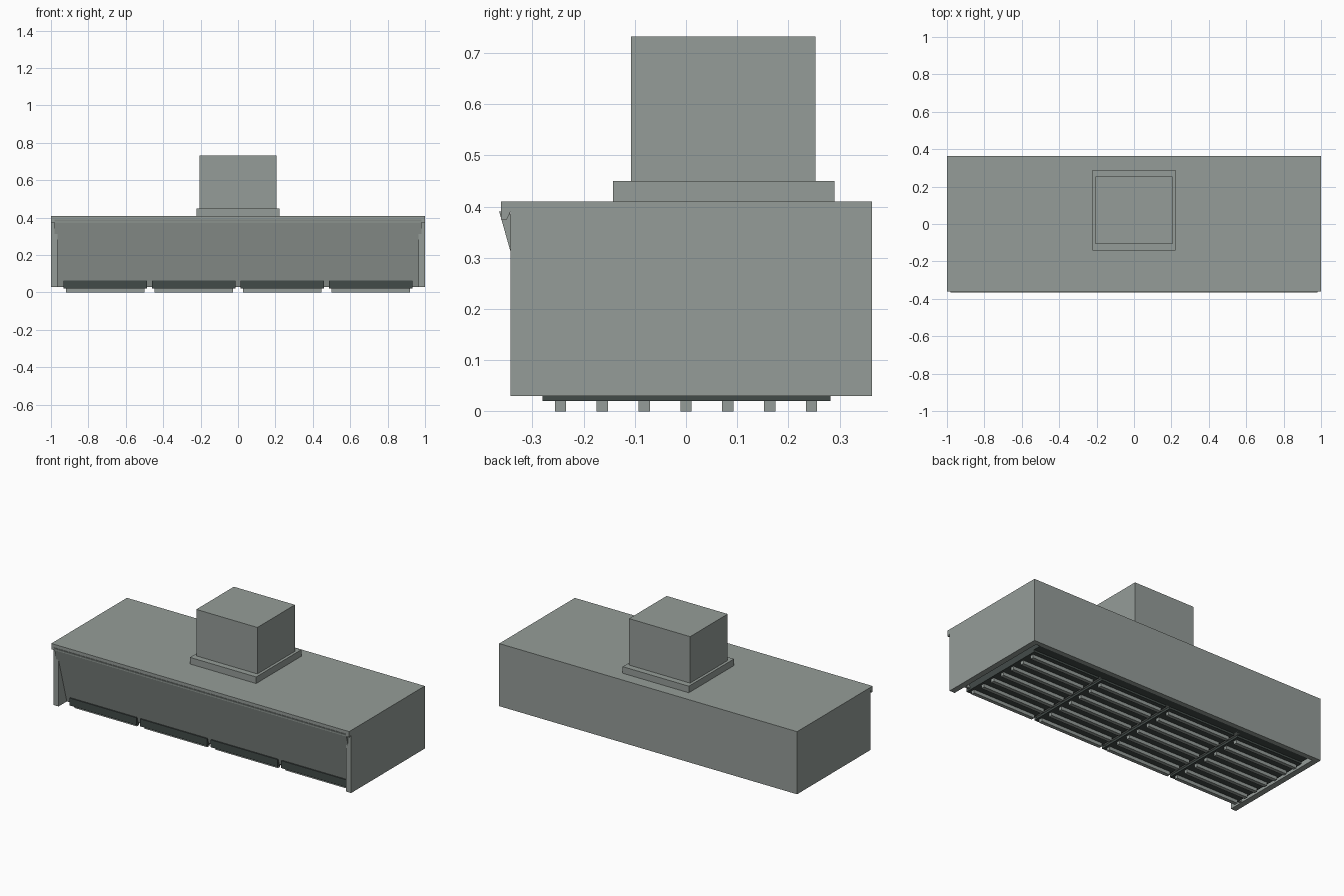
import bpy, bmesh

if "Cube" in bpy.data.objects:
    bpy.data.objects.remove(bpy.data.objects["Cube"])


def material(name, rgb):
    m = bpy.data.materials.new(name)
    m.diffuse_color = (*rgb, 1)
    m.use_nodes = True
    m.node_tree.nodes["Principled BSDF"].inputs["Base Color"].default_value = m.diffuse_color
    return m


STEEL = material("brushed steel", (0.30, 0.335, 0.315))
DARK = material("dark filter mesh", (0.055, 0.07, 0.066))


def finish(name, bm, mat):
    bmesh.ops.recalc_face_normals(bm, faces=bm.faces[:])
    me = bpy.data.meshes.new(name)
    bm.to_mesh(me)
    bm.free()
    me.materials.append(mat)
    ob = bpy.data.objects.new(name, me)
    bpy.context.collection.objects.link(ob)
    return ob


def extrude_x(name, profile, x0, x1, mat):
    """Extrude a closed (y, z) profile from x0 to x1."""
    bm = bmesh.new()
    face = bm.faces.new([bm.verts.new((x0, y, z)) for y, z in profile])
    out = bmesh.ops.extrude_face_region(bm, geom=[face])
    for v in out["geom"]:
        if isinstance(v, bmesh.types.BMVert):
            v.co.x = x1
    return finish(name, bm, mat)


def box(name, x0, x1, y0, y1, z0, z1, mat=STEEL):
    return extrude_x(name, [(y0, z0), (y1, z0), (y1, z1), (y0, z1)], x0, x1, mat)


# Hood canopy: top with folded front lip, back, sides
extrude_x("canopy_top", [(-0.362, 0.375), (-0.35, 0.375), (-0.343, 0.39), (0.363, 0.39),
                         (0.363, 0.41), (-0.362, 0.41)], -1, 1, STEEL)
box("back_panel", -1, 1, 0.335, 0.363, 0.03, 0.39)
for side, s in (("left", -1), ("right", 1)):
    box(side + "_side_panel", s, s * 0.965, -0.343, 0.335, 0.03, 0.39)

# Front panel leaning inward towards the bottom
extrude_x("front_panel", [(-0.365, 0.39), (-0.263, 0.03), (-0.25, 0.03), (-0.345, 0.39)],
          -0.98, 0.98, STEEL)

# Exhaust collar and duct
box("duct_collar", -0.222, 0.222, -0.143, 0.29, 0.41, 0.45)
box("exhaust_duct", -0.205, 0.205, -0.107, 0.253, 0.45, 0.732)

# Four grease filters with baffle bars underneath
HALF = 0.224
centers = [-0.71, -0.237, 0.237, 0.71]
for i, cx in enumerate(centers, 1):
    box(f"filter_{i}", cx - HALF, cx + HALF, -0.28, 0.282, 0.02, 0.065, DARK)
    for j in range(7):
        y = (j - 3) * 0.0818
        box(f"filter_{i}_bar_{j + 1}", cx - 0.21, cx + 0.21, y - 0.011, y + 0.011, 0, 0.022)

# Rails between filters and ledge along the back
for i, (a, b) in enumerate(zip(centers, centers[1:]), 1):
    x = (a + b) / 2
    box(f"filter_rail_{i}", x - 0.012, x + 0.012, -0.262, 0.335, 0.032, 0.06)
box("rear_filter_ledge", -0.935, 0.935, 0.282, 0.335, 0.032, 0.06, DARK)
